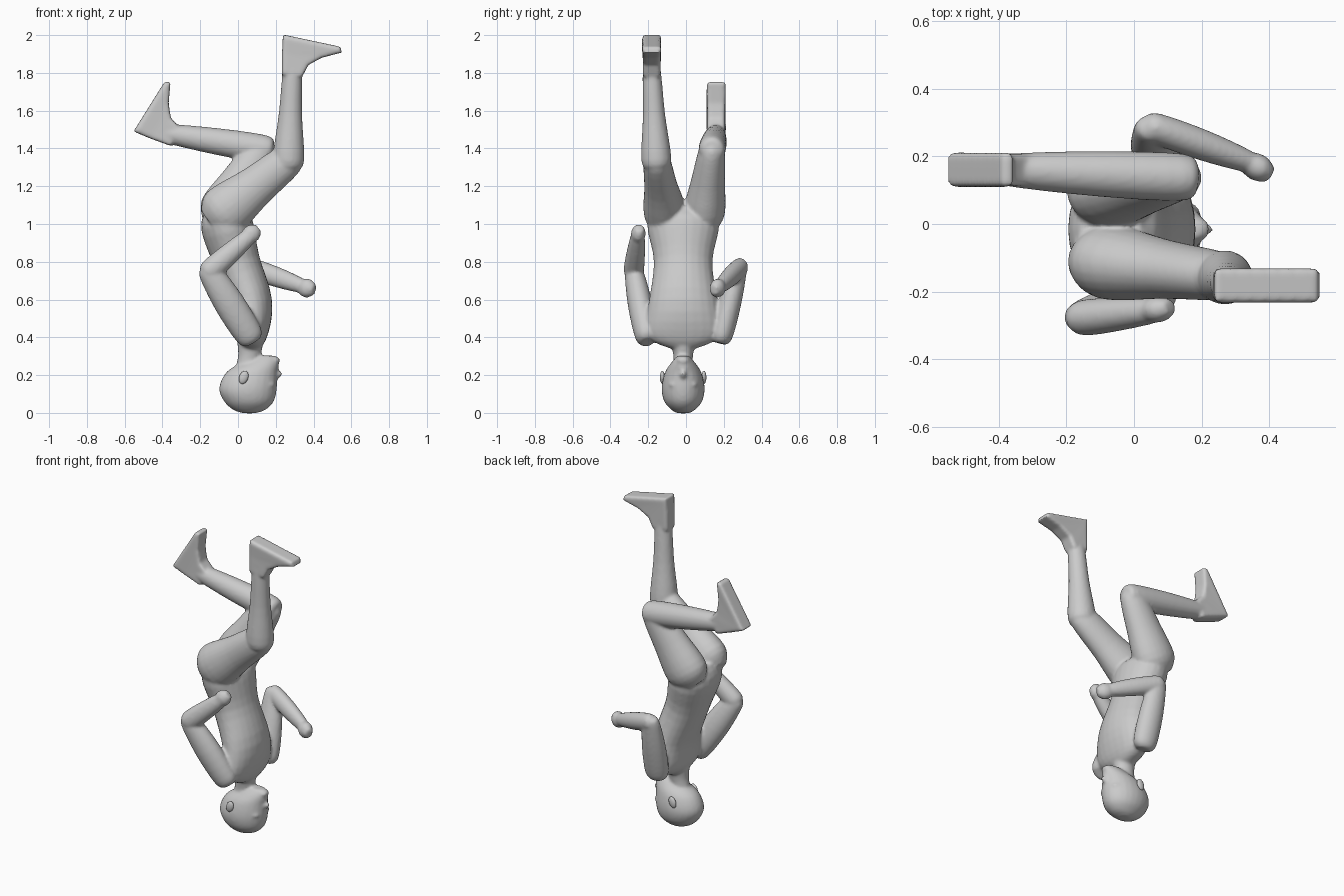
import bpy, bmesh, math
from mathutils import Vector, Matrix

if "Cube" in bpy.data.objects:
    bpy.data.objects.remove(bpy.data.objects["Cube"])

C = -0.015  # y of the torso and head midline


def spline(rows, steps=4):
    """Catmull-Rom through rows of (x, y, z, half depth, half width)."""
    out = []
    for i in range(len(rows) - 1):
        p = [rows[max(i - 1, 0)], rows[i], rows[i + 1], rows[min(i + 2, len(rows) - 1)]]
        for s in range(steps):
            t = s / steps
            out.append([0.5 * (2 * b + (c - a) * t + (2 * a - 5 * b + 4 * c - d) * t * t
                               + (3 * b - a - 3 * c + d) * t ** 3) for a, b, c, d in zip(*p)])
    return out + [list(rows[-1])]


def loft(bm, rows, level=False, sides=24):
    """Closed elliptical tube; half width runs along y. Level keeps the rings horizontal."""
    pts = spline(rows)
    rings = []
    for i, (x, y, z, a, b) in enumerate(pts):
        t = Vector(pts[min(i + 1, len(pts) - 1)][:3]) - Vector(pts[max(i - 1, 0)][:3])
        t = Vector((0, 0, 1)) if level else t.normalized()
        side = Vector((0, 1, 0))
        side = (side - t * side.dot(t)).normalized()
        depth = side.cross(t)
        ring = []
        for k in range(sides):
            w = 2 * math.pi * k / sides
            ring.append(bm.verts.new(Vector((x, y, z)) + depth * a * math.cos(w) + side * b * math.sin(w)))
        rings.append(ring)
    faces = [bm.faces.new(rings[0][::-1]), bm.faces.new(rings[-1])]
    for r, q in zip(rings, rings[1:]):
        for k in range(sides):
            n = (k + 1) % sides
            faces.append(bm.faces.new((r[k], r[n], q[n], q[k])))
    bmesh.ops.recalc_face_normals(bm, faces=faces)


def trunk(bm, rows, level=False):
    """Loft on the midline from rows of (x, z, half depth, half width)."""
    loft(bm, [(x, C, z, a, b) for x, z, a, b in rows], level)


def limb(bm, start, end, r0, rm, r1, flat=0.88):
    """Straight muscle shape with three radii and rounded ends."""
    s, e = Vector(start), Vector(end)
    d = (e - s).normalized()
    rows = [(s - d * r0 * 0.65, r0 * 0.6), (s, r0), ((s + e) / 2, rm), (e, r1), (e + d * r1 * 0.65, r1 * 0.6)]
    loft(bm, [(*p, r, r * flat) for p, r in rows])


def foot(bm, heel, degrees):
    """Side profile from the heel, widest at the sole."""
    profile = [(0, 0), (.31, 0), (.325, -.028), (.225, -.078), (.165, -.13),
               (.145, -.2), (.04, -.21), (.016, -.098)]
    turn = Matrix.Translation(heel) @ Matrix.Rotation(-math.radians(degrees), 4, 'Y')
    left, right = [[bm.verts.new(turn @ Vector((a, w * (1 + max(s, -.1)), s))) for a, s in profile]
                   for w in (-.052, .052)]
    rim = [bm.faces.new(left), bm.faces.new(right[::-1])]
    walls = [bm.faces.new((left[i - 1], right[i - 1], right[i], left[i])) for i in range(len(profile))]
    edges = [e for f in rim for e in f.edges]
    bmesh.ops.recalc_face_normals(bm, faces=rim + walls)
    bmesh.ops.bevel(bm, geom=edges, offset=.013, segments=2, profile=.5, affect='EDGES', clamp_overlap=True)


def finish(name, bm):
    me = bpy.data.meshes.new(name)
    bm.to_mesh(me)
    bm.free()
    for p in me.polygons:
        p.use_smooth = True
    ob = bpy.data.objects.new(name, me)
    bpy.context.collection.objects.link(ob)
    return ob


def blob(bm, loc, scale, tilt=0):
    bmesh.ops.create_uvsphere(bm, u_segments=16, v_segments=10, radius=1,
                              matrix=Matrix.Translation(loc) @ Matrix.Rotation(math.radians(tilt), 4, 'Y')
                              @ Matrix.Diagonal((*scale, 1)))


# Body: everything here is fused into one skin
bm = bmesh.new()
# torso and neck
trunk(bm, [(.06, .34, .045, .06), (.07, .41, .085, .2), (.07, .58, .112, .183), (-.005, .8, .122, .155),
           (-.06, 1, .138, .19), (-.07, 1.09, .09, .12)])
trunk(bm, [(.045, .22, .06, .05), (.06, .3, .06, .052), (.065, .38, .07, .065)])
# head, upside down with the crown on z = 0
trunk(bm, [(.06, -.002, .03, .03), (.06, .016, .085, .062), (.058, .06, .131, .1), (.053, .13, .153, .114),
           (.073, .215, .135, .096), (.12, .27, .096, .06), (.15, .303, .05, .03)], True)
blob(bm, (.2, C, .2), (.037, .018, .022), -20)
blob(bm, (.2, C, .24), (.016, .03, .016))
blob(bm, (.19, C, .277), (.034, .036, .024))
for s in (-1, 1):
    blob(bm, (.163, C + s * .043, .15), (.035, .036, .016))
# straight leg
limb(bm, (-.075, -.113, 1.065), (.262, -.155, 1.335), .138, .109, .088, .8)
limb(bm, (.267, -.157, 1.34), (.288, -.182, 1.82), .084, .062, .05, .95)
foot(bm, (.238, -.182, 2.003), -12)
# bent leg
limb(bm, (-.075, .098, 1.065), (.122, .137, 1.39), .135, .112, .085, .8)
limb(bm, (.138, .138, 1.397), (-.38, .16, 1.48), .074, .07, .05, .95)
foot(bm, (-.553, .16, 1.49), 58)
# arm bent back, with fist
limb(bm, (.057, -.213, .415), (-.148, -.275, .743), .074, .081, .062, .8)
limb(bm, (-.148, -.277, .753), (.06, -.255, .935), .06, .056, .042)
limb(bm, (.055, -.255, .935), (.085, -.25, .96), .045, .048, .045, .8)
# arm reaching forward, with fist
limb(bm, (.075, .19, .415), (.055, .28, .77), .074, .075, .055, .8)
limb(bm, (.06, .285, .77), (.33, .187, .675), .052, .054, .04, .85)
limb(bm, (.345, .178, .665), (.378, .16, .658), .046, .05, .048, .8)
body = finish("body", bm)
m = body.modifiers.new("fuse", 'REMESH')
m.mode = 'VOXEL'
m.voxel_size = 0.009
m.use_smooth_shade = True
m = body.modifiers.new("soften", 'SMOOTH')
m.factor = 0.5
m.iterations = 6

# Ears and eyes
for s, side in ((-1, "right"), (1, "left")):
    bm = bmesh.new()
    blob(bm, (.03, C + s * .11, .188), (.024, .013, .036), 20)
    finish("ear_" + side, bm)
    bm = bmesh.new()
    blob(bm, (.165, C + s * .043, .176), (.02, .022, .011))
    finish("eye_" + side, bm)
